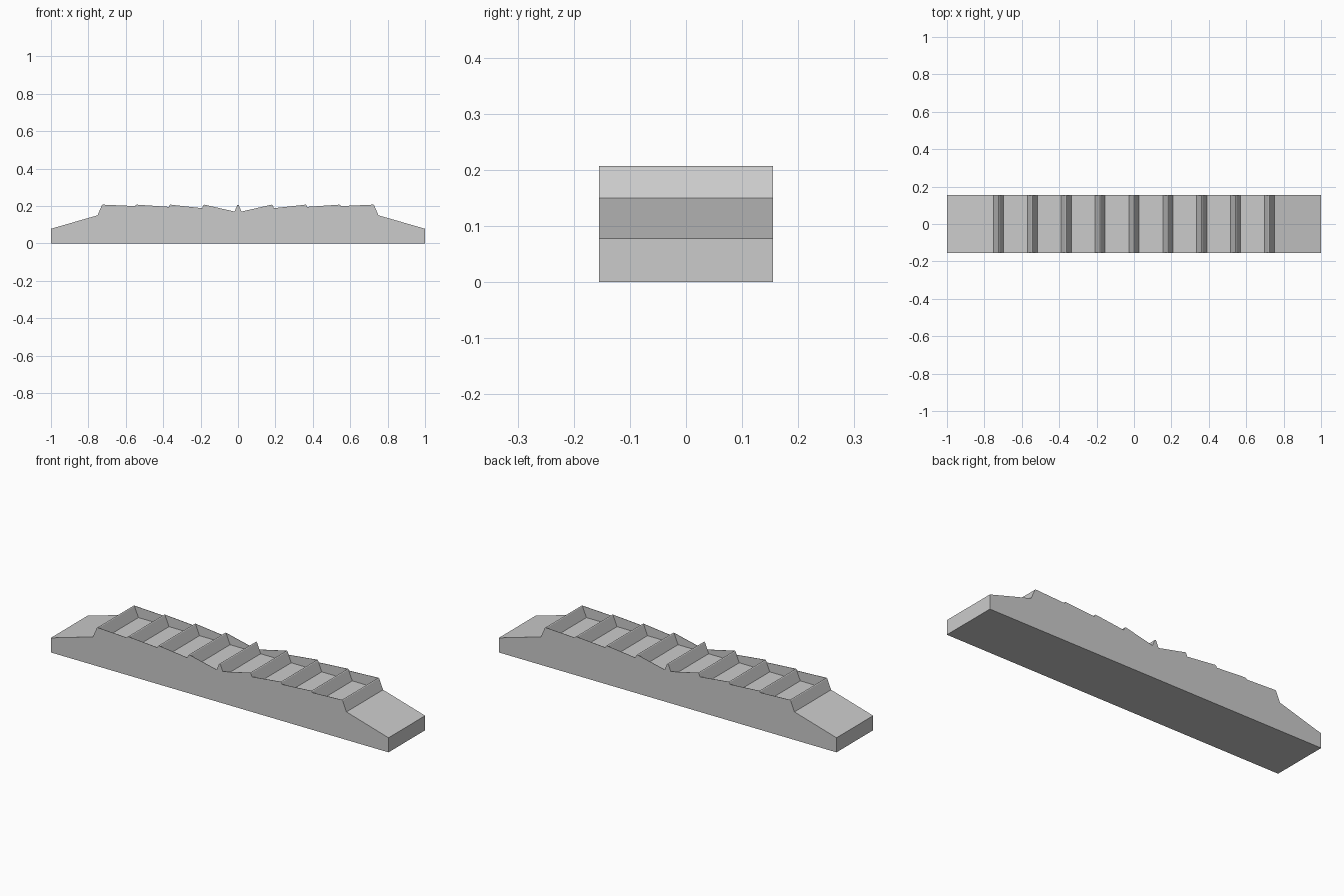
import bpy
import bmesh

cube = bpy.data.objects.get("Cube")
if cube:
    bpy.data.objects.remove(cube, do_unlink=True)

HALF_Y = 0.155
FLOOR, SHOULDER, PEAK = 0.15, 0.204, 0.207
FOOT, CAP = 0.027, 0.004      # half widths of a ridge at its foot and cap
STEP = 0.181                  # ridge spacing
WALL = 0.002                  # pocket side wall thickness

grey = bpy.data.materials.new("light grey")
grey.use_nodes = True
colour = (0.6, 0.6, 0.6, 1)
grey.diffuse_color = colour
grey.node_tree.nodes["Principled BSDF"].inputs["Base Color"].default_value = colour


def extrude_profile(name, profile, y0, y1):
    """Prism from an x-z outline between two y positions."""
    bm = bmesh.new()
    face = bm.faces.new([bm.verts.new((x, y0, z)) for x, z in profile])
    grown = bmesh.ops.extrude_face_region(bm, geom=[face])["geom"]
    moved = [v for v in grown if isinstance(v, bmesh.types.BMVert)]
    bmesh.ops.translate(bm, verts=moved, vec=(0, y1 - y0, 0))
    bmesh.ops.recalc_face_normals(bm, faces=bm.faces)
    mesh = bpy.data.meshes.new(name)
    bm.to_mesh(mesh)
    bm.free()
    mesh.materials.append(grey)
    obj = bpy.data.objects.new(name, mesh)
    bpy.context.collection.objects.link(obj)
    return obj


# Body: end ramps, flat floors and nine cross ridges
outline = [(-1, 0), (-1, 0.078)]
for i in range(-4, 5):
    x = i * STEP
    outline += [(x - FOOT, FLOOR), (x - CAP, SHOULDER), (x, PEAK),
                (x + CAP, SHOULDER), (x + FOOT, FLOOR)]
outline += [(1, 0.078), (1, 0)]
extrude_profile("ridged_body", outline, -HALF_Y, HALF_Y)

# Pocket side walls: each rim falls from the outer ridge to the inner one
dips = [0.17, 0.188, 0.195, 0.199]
for side, sx in (("left", 1), ("right", -1)):
    for i, dip in enumerate(dips):
        inner, outer = i * STEP, (i + 1) * STEP
        reach = FOOT - (FOOT - CAP) * (dip - FLOOR) / (SHOULDER - FLOOR)
        rim = [(inner + FOOT, FLOOR), (inner + reach, dip), (outer, PEAK),
               (outer - CAP, SHOULDER), (outer - FOOT, FLOOR)]
        rim = [(sx * x, z) for x, z in rim]
        for end, sy in (("front", -1), ("back", 1)):
            extrude_profile(f"{side}_{end}_pocket_wall_{i + 1}", rim,
                            sy * HALF_Y, sy * (HALF_Y - WALL))
